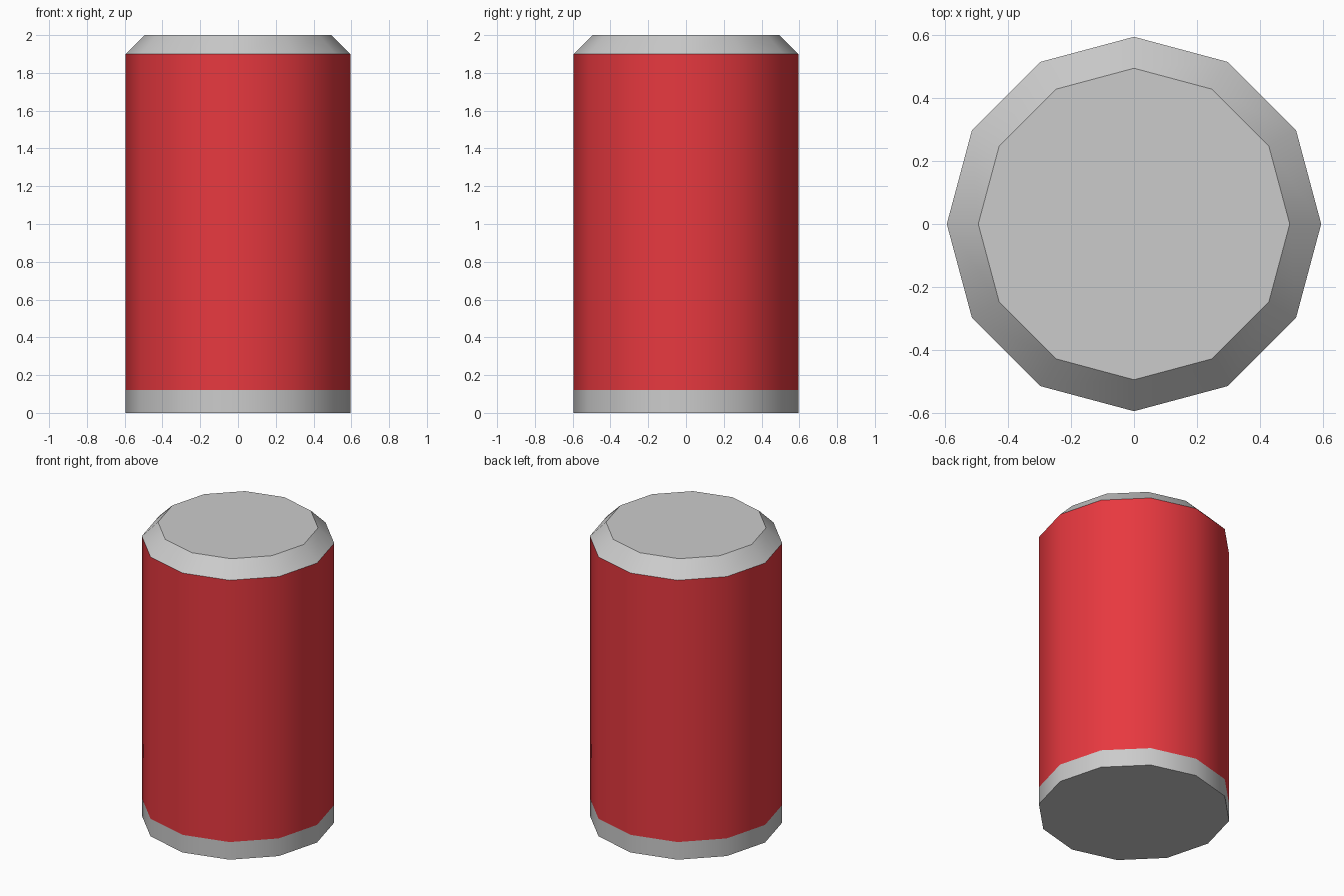
import bpy, bmesh
from math import cos, sin, tau, radians

if "Cube" in bpy.data.objects:
    bpy.data.objects.remove(bpy.data.objects["Cube"])

SIDES = 12
RADIUS = 0.595


def lathe(name, profile, cap_bottom=False, cap_top=False, color=None):
    """Revolve (radius, z) points into a 12-sided shell with optional caps."""
    bm = bmesh.new()
    rings = [[bm.verts.new((r * cos(tau * i / SIDES), r * sin(tau * i / SIDES), z))
              for i in range(SIDES)] for r, z in profile]
    for low, high in zip(rings, rings[1:]):
        for i in range(SIDES):
            j = (i + 1) % SIDES
            bm.faces.new((low[i], low[j], high[j], high[i]))
    if cap_bottom:
        bm.faces.new(rings[0][::-1])
    if cap_top:
        bm.faces.new(rings[-1])
    mesh = bpy.data.meshes.new(name)
    bm.to_mesh(mesh)
    bm.free()
    obj = bpy.data.objects.new(name, mesh)
    bpy.context.collection.objects.link(obj)
    if color:
        mat = bpy.data.materials.new(name + "_paint")
        mat.diffuse_color = color
        mat.use_nodes = True
        mat.node_tree.nodes["Principled BSDF"].inputs["Base Color"].default_value = mat.diffuse_color
        mesh.materials.append(mat)
    # Round the sides but keep rims and caps crisp
    bpy.ops.object.select_all(action='DESELECT')
    obj.select_set(True)
    bpy.context.view_layer.objects.active = obj
    bpy.ops.object.shade_smooth_by_angle(angle=radians(35))
    return obj


# Bare metal foot with closed underside
lathe("can_base", [(RADIUS, 0), (RADIUS, 0.12)], cap_bottom=True)
# Painted wall
lathe("can_body", [(RADIUS, 0.12), (RADIUS, 1.9)], color=(0.8, 0.04, 0.05, 1))
# Chamfered metal shoulder and flat lid
lathe("can_lid", [(RADIUS, 1.9), (0.495, 2.0)], cap_top=True)
